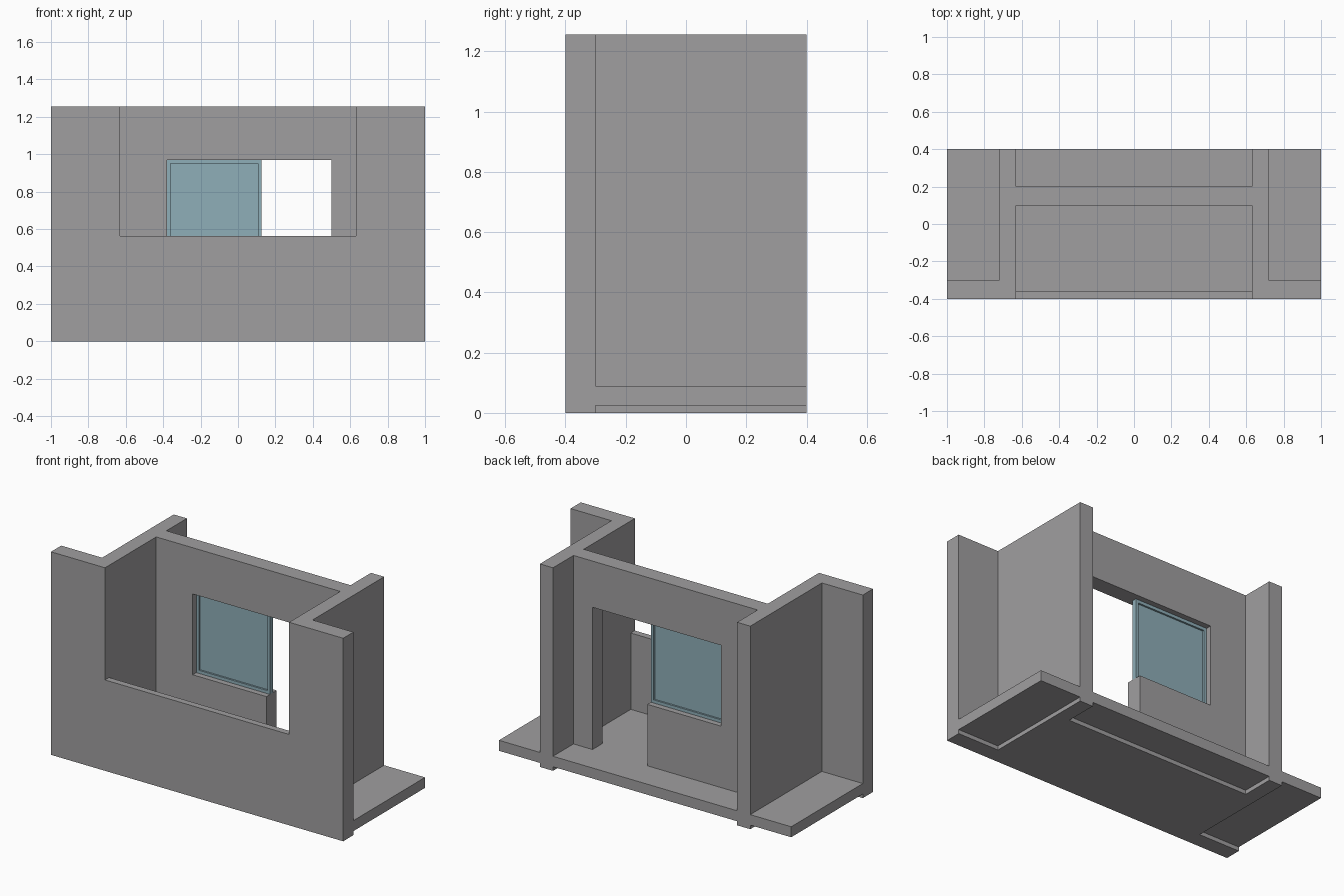
import bpy, bmesh

if "Cube" in bpy.data.objects:
    bpy.data.objects.remove(bpy.data.objects["Cube"])


def material(name, rgb):
    m = bpy.data.materials.new(name)
    m.diffuse_color = (*rgb, 1)
    m.use_nodes = True
    m.node_tree.nodes["Principled BSDF"].inputs["Base Color"].default_value = m.diffuse_color
    return m


concrete = material("concrete grey", (0.352, 0.345, 0.352))
blue = material("window blue", (0.275, 0.424, 0.479))


def box(name, x, y, z, mat=None):
    """Axis-aligned box from (min, max) pairs."""
    bm = bmesh.new()
    bmesh.ops.create_cube(bm, size=1)
    for v in bm.verts:
        v.co = [r[0] if c < 0 else r[1] for c, r in zip(v.co, (x, y, z))]
    me = bpy.data.meshes.new(name)
    bm.to_mesh(me)
    bm.free()
    if mat:
        me.materials.append(mat)
    ob = bpy.data.objects.new(name, me)
    bpy.context.collection.objects.link(ob)
    return ob


H = 1.256                   # total height
FLOOR, UNDER = 0.09, 0.025  # slab top and slab underside
UP, DOWN = (FLOOR, 2), (-1, UNDER)
BAY = (-0.63, 0.63)         # clear width between the side walls

# Balcony wall section: one block with the spaces cut out
wall = box("balcony_wall", (-1, 1), (-0.4, 0.4), (0, H), concrete)
cuts = [
    (BAY, (0.2, 1), UP),                           # room behind
    (BAY, (0.2, 1), DOWN),                         # recess under room slab
    (BAY, (-0.36, 0.1), UP),                       # balcony space
    (BAY, (-1, -0.2), (0.562, 2)),                 # opening over parapet
    ((0.125, 0.5), (0.0, 0.3), (FLOOR, 0.97)),     # doorway
    ((-0.38, 0.2), (0.0, 0.3), (0.47, 0.97)),      # window opening
]
for side in ((0.72, 2), (-2, -0.72)):              # side rooms
    cuts += [(side, (-0.3, 1), UP), (side, (-0.3, 1), DOWN)]

bpy.context.view_layer.objects.active = wall
for c in cuts:
    cutter = box("cutter", *c)
    cutter.hide_render = True
    mod = wall.modifiers.new("cut", 'BOOLEAN')
    mod.operation = 'DIFFERENCE'
    mod.solver = 'EXACT'
    mod.object = cutter
    bpy.ops.object.modifier_apply(modifier=mod.name)
    bpy.data.objects.remove(cutter)

# Window: frame with a pane inset on both sides
window = box("window", (-0.38, 0.125), (0.135, 0.165), (0.47, 0.97), blue)
bm = bmesh.new()
bm.from_mesh(window.data)
bmesh.ops.recalc_face_normals(bm, faces=bm.faces)
sides = [f for f in bm.faces if abs(f.normal.y) > 0.9]
for f in sides:
    bmesh.ops.inset_region(bm, faces=[f], thickness=0.027)
    shift = f.normal * -0.011
    bmesh.ops.extrude_discrete_faces  # pane is pushed in by a straight step
    new = bmesh.ops.extrude_discrete_faces(bm, faces=[f])["faces"][0]
    bmesh.ops.translate(bm, verts=new.verts, vec=shift)
bm.to_mesh(window.data)
bm.free()
